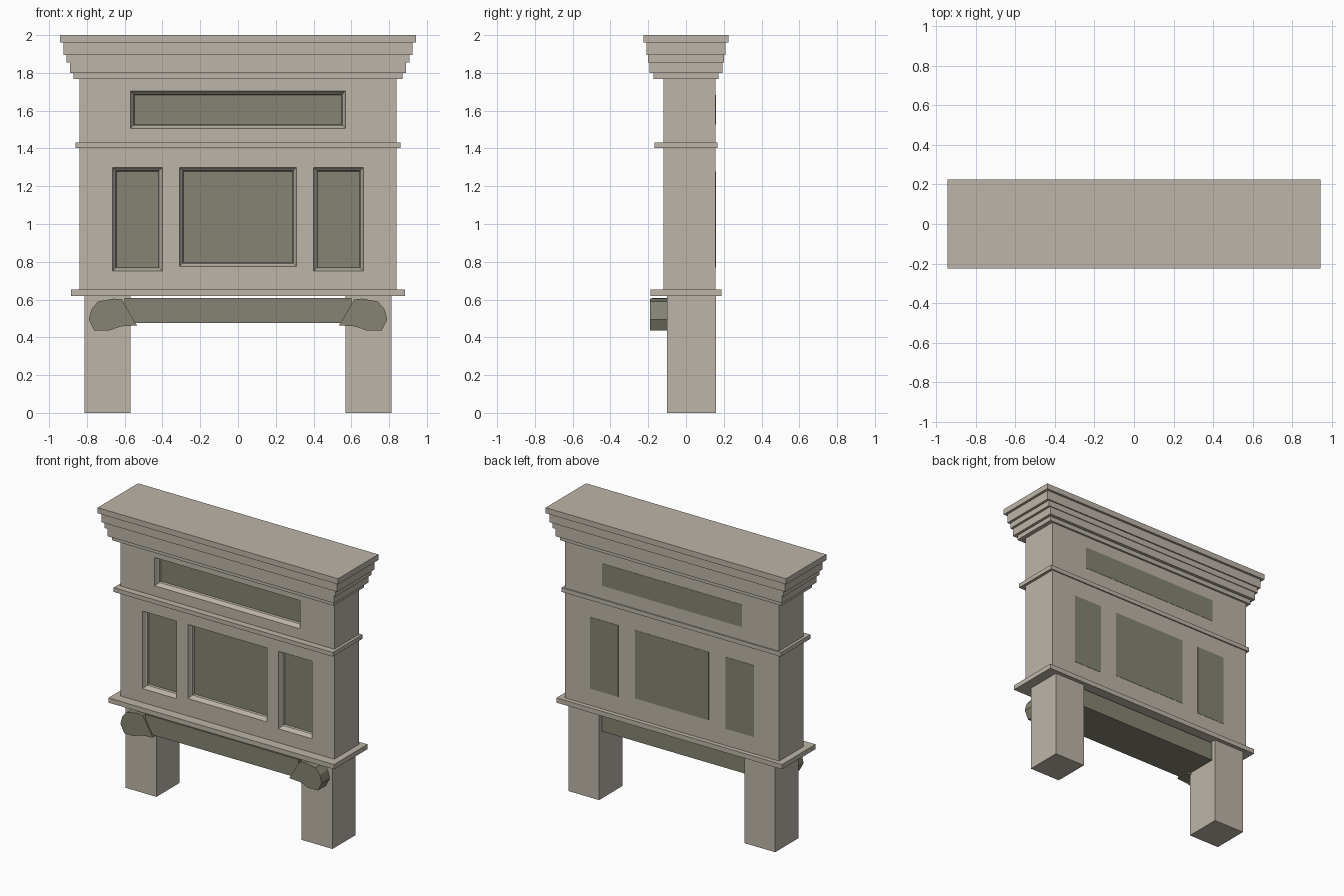
import bpy
import bmesh

if "Cube" in bpy.data.objects:
    bpy.data.objects.remove(bpy.data.objects["Cube"])


def material(name, rgb):
    m = bpy.data.materials.new(name)
    m.use_nodes = True
    m.diffuse_color = (*rgb, 1)
    m.node_tree.nodes["Principled BSDF"].inputs["Base Color"].default_value = (*rgb, 1)
    return m


STONE = material("warm stone", (0.51, 0.46, 0.395))
OLIVE = material("olive panel", (0.24, 0.23, 0.17))


def finish(name, bm, mat):
    bmesh.ops.recalc_face_normals(bm, faces=bm.faces)
    mesh = bpy.data.meshes.new(name)
    bm.to_mesh(mesh)
    bm.free()
    mesh.materials.append(mat)
    obj = bpy.data.objects.new(name, mesh)
    bpy.context.collection.objects.link(obj)
    return obj


def loft(name, rings, mat):
    """Skin a list of equal-length point rings and cap both ends."""
    bm = bmesh.new()
    loops = [[bm.verts.new(p) for p in ring] for ring in rings]
    n = len(loops[0])
    for a, b in zip(loops, loops[1:]):
        for i in range(n):
            j = (i + 1) % n
            bm.faces.new((a[i], a[j], b[j], b[i]))
    bm.faces.new(loops[0])
    bm.faces.new(loops[-1])
    return finish(name, bm, mat)


def rect(x0, x1, z0, z1, y, inset=0.0):
    x0, x1, z0, z1 = x0 + inset, x1 - inset, z0 + inset, z1 - inset
    return [(x0, y, z0), (x1, y, z0), (x1, y, z1), (x0, y, z1)]


def box(name, x0, x1, y0, y1, z0, z1, mat=STONE):
    return loft(name, [rect(x0, x1, z0, z1, y0), rect(x0, x1, z0, z1, y1)], mat)


FRONT, BACK = -0.12, 0.157

# Main body with stepped, tapering recesses for the panels
body = box("body", -0.84, 0.84, FRONT, BACK, 0.64, 1.78)
panels = {
    "upper_panel": (-0.57, 0.57, 1.505, 1.705),
    "centre_panel": (-0.31, 0.31, 0.775, 1.30),
    "left_panel": (0.40, 0.665, 0.75, 1.30),
    "right_panel": (-0.665, -0.40, 0.75, 1.30),
}
STEPS = [(-0.02, 0.0), (0.0, 0.0), (0.025, 0.011), (0.03, 0.017), (0.045, 0.021)]
cutters = []
for name, r in panels.items():
    cutter = loft(name + "_cutter", [rect(*r, FRONT + d, i) for d, i in STEPS], STONE)
    cutter.hide_render = True
    mod = body.modifiers.new(name, "BOOLEAN")
    mod.operation = "DIFFERENCE"
    mod.solver = "EXACT"
    mod.object = cutter
    cutters.append(cutter)
    # Coloured plates at the recess floor and flush on the back
    x0, x1, z0, z1 = r
    floor = FRONT + STEPS[-1][0]
    e = STEPS[-1][1]
    box(name, x0 + e, x1 - e, floor - 0.002, floor + 0.004, z0 + e, z1 - e, OLIVE)
    box(name + "_back", x0 + e, x1 - e, BACK - 0.002, BACK + 0.002, z0 + e, z1 - e, OLIVE)

# Bake the recesses and drop the cutters
bpy.context.view_layer.update()
graph = bpy.context.evaluated_depsgraph_get()
baked = bpy.data.meshes.new_from_object(body.evaluated_get(graph))
body.modifiers.clear()
body.data = baked
for c in cutters:
    bpy.data.objects.remove(c)

# Cornice, middle band and lower ledge: half width, half depth, bottom, top
mouldings = [
    ("cornice_top", 0.943, 0.226, 1.96, 2.0),
    ("cornice_upper", 0.925, 0.209, 1.895, 1.96),
    ("cornice_middle", 0.907, 0.20, 1.855, 1.895),
    ("cornice_lower", 0.89, 0.194, 1.80, 1.855),
    ("cornice_base", 0.87, 0.171, 1.768, 1.80),
    ("middle_band", 0.86, 0.166, 1.402, 1.432),
    ("lower_ledge", 0.885, 0.188, 0.618, 0.652),
]
for name, w, d, z0, z1 in mouldings:
    box(name, -w, w, -d, d, z0, z1)

# Beam slung between the legs
box("beam", -0.60, 0.60, -0.18, 0.13, 0.477, 0.608, OLIVE)

# Legs and the scrolled beam ends on their fronts
SCROLL = [(0.535, 0.463), (0.62, 0.458), (0.685, 0.435), (0.76, 0.435),
          (0.79, 0.495), (0.775, 0.55), (0.74, 0.59), (0.655, 0.605), (0.615, 0.6)]
for side, s in (("left", 1), ("right", -1)):
    xs = sorted((0.57 * s, 0.812 * s))
    box(side + "_leg", *xs, -0.10, 0.16, 0, 0.63)
    loft(side + "_scroll", [[(x * s, y, z) for x, z in SCROLL] for y in (-0.19, -0.09)], OLIVE)
